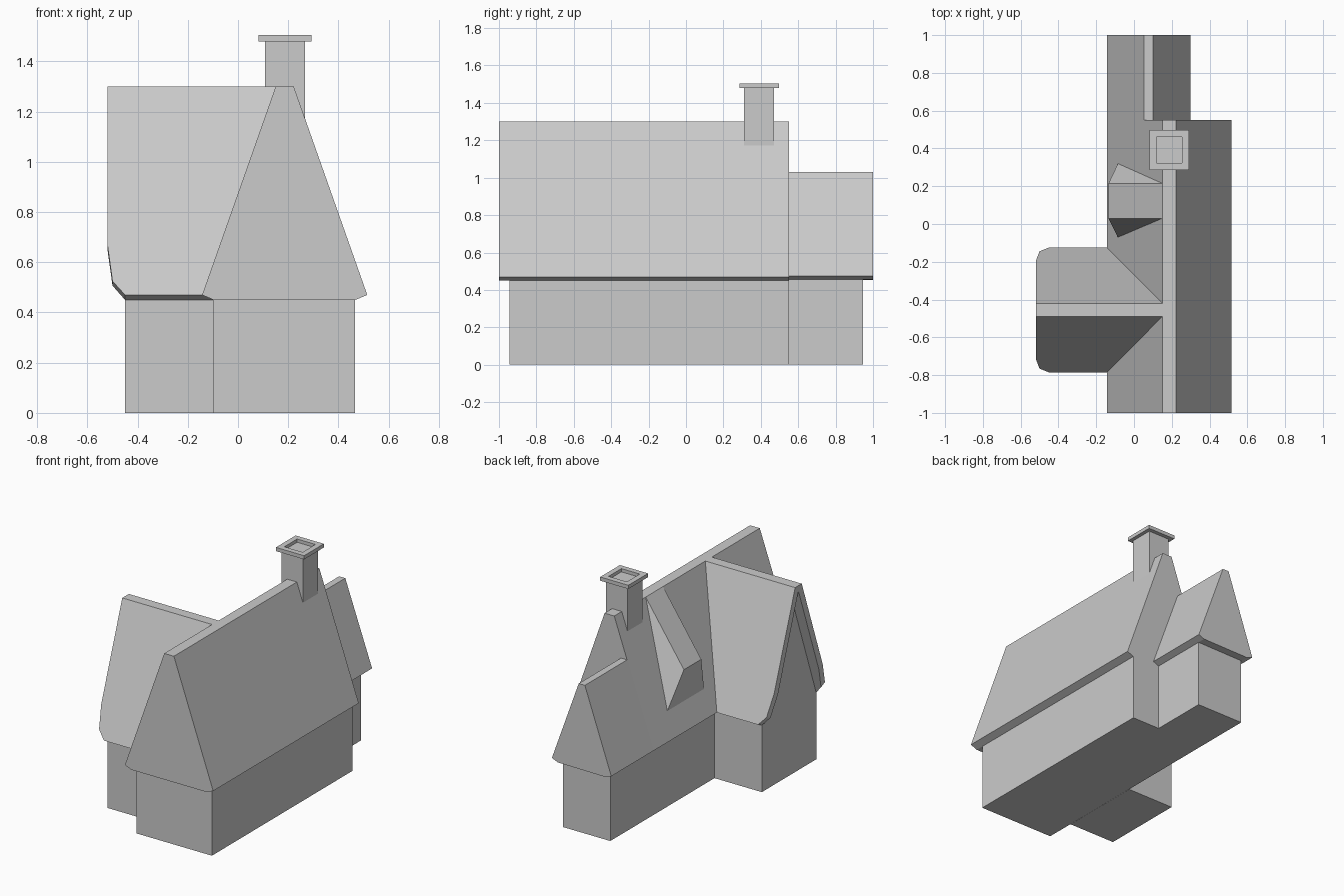
import bpy, bmesh

if "Cube" in bpy.data.objects:
    bpy.data.objects.remove(bpy.data.objects["Cube"])


def make(name, bm):
    bmesh.ops.recalc_face_normals(bm, faces=bm.faces)
    me = bpy.data.meshes.new(name)
    bm.to_mesh(me)
    bm.free()
    ob = bpy.data.objects.new(name, me)
    bpy.context.collection.objects.link(ob)
    return ob


def loft(name, first, second):
    """Closed solid between two matching outlines."""
    bm = bmesh.new()
    a = [bm.verts.new(p) for p in first]
    b = [bm.verts.new(p) for p in second]
    bm.faces.new(a)
    bm.faces.new(b[::-1])
    n = len(a)
    for i in range(n):
        j = (i + 1) % n
        bm.faces.new((a[i], b[i], b[j], a[j]))
    return make(name, bm)


def prism_y(name, profile, y0, y1):
    return loft(name, [(x, y0, z) for x, z in profile], [(x, y1, z) for x, z in profile])


def prism_x(name, profile, x0, x1):
    return loft(name, [(x0, y, z) for y, z in profile], [(x1, y, z) for y, z in profile])


def rect(x0, x1, z0, z1):
    return [(x0, z0), (x1, z0), (x1, z1), (x0, z1)]


# Main house
prism_y("main_walls", rect(-0.097, 0.467, 0, 0.45), -0.945, 0.55)
prism_y("main_roof", [(-0.143, 0.47), (-0.097, 0.45), (0.467, 0.45), (0.515, 0.47),
                      (0.222, 1.3), (0.15, 1.3)], -1, 0.55)

# Lower rear extension
prism_y("rear_walls", rect(-0.097, 0.257, 0, 0.457), 0.55, 0.945)
prism_y("rear_roof", [(-0.143, 0.47), (-0.097, 0.453), (0.257, 0.457), (0.3, 0.475),
                      (0.1, 1.03), (0.054, 1.03)], 0.55, 1)

# Side wing with recessed gable
CY, SLOPE = -0.455, 2.81
prism_x("wing_walls", [(CY - 0.29, 0), (CY + 0.29, 0), (CY + 0.29, 0.45),
                       (CY, 1.263), (CY - 0.29, 0.45)], -0.45, -0.098)

# Wing roof slopes, rounded off at the lower verge corner
outer = [(-0.45, 0.47), (-0.5, 0.525), (-0.52, 0.67), (-0.52, 1.3), (0.15, 1.3), (-0.143, 0.47)]
inner = [(-0.45, 0.45), (-0.5, 0.507), (-0.52, 0.65), (-0.52, 1.263), (0.15, 1.263), (-0.097, 0.45)]
for side, label in ((-1, "front"), (1, "back")):
    loft("wing_roof_" + label,
         [(x, CY + side * (0.035 + (1.3 - z) / SLOPE), z) for x, z in outer],
         [(x, CY + side * (1.263 - z) / SLOPE, z) for x, z in inner])
prism_x("wing_ridge", [(CY - 0.035, 1.3), (CY + 0.035, 1.3), (CY, 1.263)], -0.52, 0.15)

# Sloping dormer on the left roof
bm = bmesh.new()
t0, t1, f0, f1, e0, e1 = [bm.verts.new(p) for p in (
    (0.15, 0.03, 1.3), (0.15, 0.215, 1.3), (-0.135, 0.03, 0.886),
    (-0.135, 0.215, 0.886), (-0.085, -0.07, 0.635), (-0.085, 0.32, 0.635))]
for f in ((t0, t1, f1, f0), (f0, f1, e1, e0), (t1, e1, f1), (t0, f0, e0), (t0, e0, e1, t1)):
    bm.faces.new(f)
make("dormer", bm)

# Chimney stack and cap with sunken flue
prism_y("chimney_stack", rect(0.107, 0.267, 1.1, 1.48), 0.31, 0.47)
cap = prism_y("chimney_cap", rect(0.082, 0.292, 1.48, 1.505), 0.287, 0.497)
bm = bmesh.new()
bm.from_mesh(cap.data)
top = max(bm.faces, key=lambda f: f.calc_center_median().z)
bmesh.ops.inset_region(bm, faces=[top], thickness=0.052)
flue = bmesh.ops.extrude_discrete_faces(bm, faces=[top])["faces"]
bmesh.ops.translate(bm, verts=flue[0].verts, vec=(0, 0, -0.022))
bm.to_mesh(cap.data)
bm.free()
